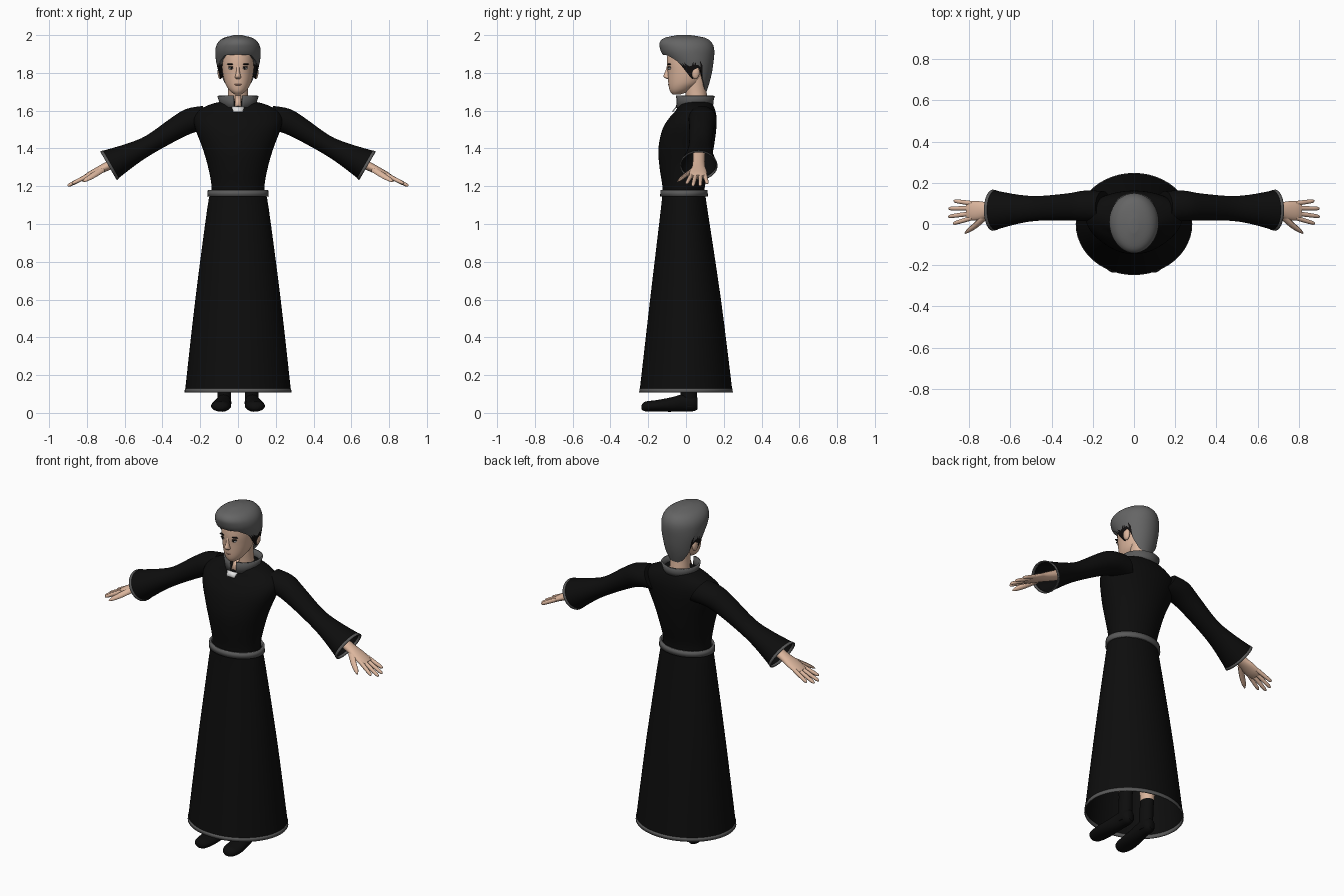
import bpy, bmesh, math
from mathutils import Vector

cube = bpy.data.objects.get("Cube")
if cube:
    bpy.data.objects.remove(cube, do_unlink=True)


def material(name, r, g, b):
    m = bpy.data.materials.new(name)
    m.use_nodes = True
    m.diffuse_color = (r, g, b, 1)
    node = m.node_tree.nodes["Principled BSDF"]
    node.inputs["Base Color"].default_value = (r, g, b, 1)
    node.inputs["Roughness"].default_value = 0.8
    return m


black = material("robe black", .004, .004, .004)
trim = material("trim grey", .1, .1, .1)
hair_grey = material("hair grey", .13, .13, .13)
dark = material("hair dark", .006, .005, .005)
skin = material("skin", .72, .47, .34)
lip = material("lip", .5, .27, .2)
white = material("white", .85, .85, .85)

X, Y, Z = Vector((1, 0, 0)), Vector((0, 1, 0)), Vector((0, 0, 1))
ARM_UP = Vector((.5, 0, .866))


def finish(bm, name, mats, rule=None, mirror=False, thick=0):
    """Turn a bmesh into a smooth shaded object."""
    bmesh.ops.recalc_face_normals(bm, faces=bm.faces)
    for f in bm.faces:
        f.smooth = True
        if rule:
            f.material_index = rule(f.calc_center_median())
    mesh = bpy.data.meshes.new(name)
    bm.to_mesh(mesh)
    bm.free()
    for m in mats:
        mesh.materials.append(m)
    ob = bpy.data.objects.new(name, mesh)
    bpy.context.collection.objects.link(ob)
    bpy.ops.object.select_all(action='DESELECT')
    ob.select_set(True)
    bpy.context.view_layer.objects.active = ob
    bpy.ops.object.shade_smooth_by_angle(angle=math.radians(50))
    if thick:
        mod = ob.modifiers.new("thickness", 'SOLIDIFY')
        mod.thickness = thick
    if mirror:
        ob.modifiers.new("mirror", 'MIRROR')
    return ob


def grid(name, rings, mats, closed=True, caps=(True, True), **kw):
    """Bridge rings of points into one surface."""
    bm = bmesh.new()
    vs = [[bm.verts.new(p) for p in ring] for ring in rings]
    n = len(vs[0])
    for a, b in zip(vs, vs[1:]):
        for i in range(n if closed else n - 1):
            j = (i + 1) % n
            bm.faces.new((a[i], a[j], b[j], b[i]))
    if caps[0]:
        bm.faces.new(vs[0])
    if caps[1]:
        bm.faces.new(vs[-1])
    return finish(bm, name, mats, **kw)


def curve(rows, k=4):
    """Smoothly resample a table of sections."""
    out = []
    for i in range(len(rows) - 1):
        four = [rows[min(max(i + o, 0), len(rows) - 1)] for o in (-1, 0, 1, 2)]
        for s in range(k):
            t = s / k
            out.append([.5 * (2*b + (c-a)*t + (2*a - 5*b + 4*c - d)*t*t
                              + (3*b - a - 3*c + d)*t**3) for a, b, c, d in zip(*four)])
    return out + [list(rows[-1])]


def loft(name, rows, mats, u=X, v=Y, n=32, k=4, **kw):
    """Elliptical sections: x, y, z, radius along u, radius along v."""
    turn = [2 * math.pi * i / n for i in range(n)]
    rings = [[Vector((x, y, z)) + u * (a * math.sin(t)) - v * (b * math.cos(t)) for t in turn]
             for x, y, z, a, b in curve(rows, k)]
    return grid(name, rings, mats, **kw)


def upright(rows):
    """Rows of height, half width, front y, back y."""
    return [(0, (f + b) / 2, z, w, (b - f) / 2) for z, w, f, b in rows]


def at(rows, key):
    """Linear lookup in a table sorted by its first column."""
    for p, q in zip(rows, rows[1:]):
        if key <= q[0]:
            t = max(0, (key - p[0]) / (q[0] - p[0]))
            return [a + (b - a) * t for a, b in zip(p[1:], q[1:])]
    return list(rows[-1][1:])


def ball(name, loc, size, mat, mirror=False):
    bm = bmesh.new()
    bmesh.ops.create_uvsphere(bm, u_segments=16, v_segments=10, radius=1)
    for vert in bm.verts:
        vert.co = Vector([c * s + o for c, s, o in zip(vert.co, size, loc)])
    return finish(bm, name, [mat], mirror=mirror)


def plate(name, corners, mat):
    bm = bmesh.new()
    bm.faces.new([bm.verts.new(c) for c in corners])
    return finish(bm, name, [mat], thick=.006)


# Robe: skirt, bodice, belt and hem
loft("skirt", upright([(.12, .28, -.245, .245), (.6, .226, -.19, .185),
                       (1.08, .163, -.133, .113), (1.16, .146, -.126, .102)]),
     [black], n=48, caps=(False, False))
loft("skirt_hem", upright([(.108, .283, -.248, .248), (.13, .281, -.246, .246)]),
     [trim], n=48, k=1, caps=(False, False), thick=.006)
loft("bodice", upright([(1.12, .142, -.122, .098), (1.2, .14, -.125, .1), (1.3, .158, -.14, .125),
                        (1.4, .187, -.146, .146), (1.5, .225, -.125, .16), (1.56, .235, -.09, .162),
                        (1.6, .21, -.055, .155), (1.632, .15, -.035, .142), (1.65, .08, -.012, .125)]),
     [black], n=40, caps=(False, True))
loft("belt", upright([(1.146, .163, -.137, .116), (1.18, .16, -.135, .114)]),
     [trim], n=40, k=1, caps=(False, False), thick=.012)

# Sleeves with flared cuffs
sleeve = [(.15, .085, 1.56, .075, .075), (.24, .088, 1.55, .074, .068), (.32, .083, 1.512, .066, .06),
          (.46, .076, 1.425, .06, .05), (.56, .072, 1.373, .07, .06), (.68, .067, 1.312, .097, .085)]
loft("sleeves", sleeve, [black], Y, ARM_UP, caps=(True, False), mirror=True)
loft("cuff_hems", [(.672, .067, 1.316, .097, .085), (.685, .067, 1.309, .1, .088)],
     [trim], Y, ARM_UP, k=1, caps=(False, False), thick=.006, mirror=True)

# Forearms, palms, fingers and thumbs
loft("hands", [(.5, .07, 1.405, .035, .033), (.62, .068, 1.342, .032, .028), (.7, .067, 1.302, .035, .023),
               (.745, .065, 1.28, .045, .02), (.785, .064, 1.26, .047, .017), (.81, .064, 1.248, .042, .012)],
     [skin], Y, ARM_UP, n=20, mirror=True)
for label, base, tip, reach in (("little", .1, .112, .875), ("ring", .077, .075, .9),
                                ("middle", .052, .036, .902), ("index", .03, .002, .878)):
    rows = []
    for t, r in ((0, .012), (.5, .011), (.9, .009), (1, .003)):
        x = .785 + (reach - .785) * t
        rows.append((x, base + (tip - base) * t, 1.26 - .5 * (x - .785), r, r))
    loft(label + "_fingers", rows, [skin], Y, ARM_UP, n=10, k=2, mirror=True)
loft("thumbs", [(.72, .04, 1.288, .016, .016), (.765, -.003, 1.258, .014, .014),
                (.8, -.03, 1.237, .011, .011), (.82, -.046, 1.224, .003, .003)],
     [skin], Vector((.8, .6, 0)), ARM_UP, n=10, mirror=True)

# Legs with dark ankles, and shoes
loft("legs", [(.073, .015, .03, .036, .042), (.073, .015, .12, .036, .043), (.075, .02, .21, .036, .042),
              (.08, .025, .4, .05, .055), (.085, .02, .6, .05, .055), (.085, 0, 1, .065, .08)],
     [black, skin], n=20, rule=lambda c: int(c.z > .2), mirror=True)
loft("shoes", [(.092, -.235, .03, .015, .012), (.092, -.215, .034, .042, .026),
               (.09, -.16, .037, .053, .03), (.083, -.08, .044, .047, .038),
               (.075, -.01, .054, .04, .046), (.073, .04, .053, .036, .044), (.073, .062, .05, .02, .03)],
     [black], X, Z, n=20, mirror=True)

# Neck and head
loft("neck", upright([(1.58, .06, 0, .12), (1.66, .055, 0, .113), (1.72, .054, -.005, .108),
                      (1.8, .06, 0, .11)]), [skin], n=24)
loft("head", upright([(1.686, .018, -.07, -.03), (1.7, .038, -.083, .01), (1.72, .055, -.09, .045),
                      (1.75, .07, -.094, .085), (1.8, .081, -.097, .11), (1.86, .086, -.101, .12),
                      (1.92, .08, -.09, .12), (1.97, .04, -.04, .08)]), [skin], n=40)
loft("nose", upright([(1.768, .009, -.1, -.085), (1.775, .017, -.114, -.08), (1.786, .014, -.119, -.08),
                      (1.81, .009, -.109, -.08), (1.84, .009, -.1, -.08)]), [skin], n=14)
ball("ears", (.094, .05, 1.803), (.014, .022, .036), skin, True)
ball("eyes", (.035, -.086, 1.824), (.016, .009, .006), white, True)
ball("pupils", (.034, -.09, 1.824), (.006, .008, .006), dark, True)
ball("eyelids", (.035, -.086, 1.831), (.018, .011, .003), dark, True)
ball("eyebrows", (.037, -.087, 1.846), (.022, .011, .004), dark, True)
ball("mouth", (0, -.084, 1.738), (.024, .011, .006), lip)

# Hair: shell whose lower edge follows the hairline around the head
shape = curve([(1.69, .055, 0, .105), (1.74, .085, -.03, .122), (1.8, .102, -.06, .137),
               (1.86, .116, -.095, .146), (1.9, .12, -.126, .15), (1.93, .119, -.138, .149),
               (1.96, .107, -.14, .137), (1.985, .077, -.115, .105), (2, .02, -.045, .025)])
hairline = [(0, 1.897), (35, 1.893), (55, 1.86), (70, 1.8), (82, 1.765), (92, 1.775), (100, 1.825),
            (112, 1.825), (122, 1.76), (140, 1.71), (180, 1.69)]


def hair_point(deg, t, scale=1):
    low = at(hairline, min(deg, 360 - deg))[0]
    z = low + (2 - low) * math.sin(t * math.pi / 2)
    w, f, b = at(shape, z)
    a = math.radians(deg)
    return (w * scale * math.sin(a), (f + b) / 2 - scale * (b - f) / 2 * math.cos(a), z)


degrees = range(0, 360, 6)
rings = [[hair_point(d, .04, .82) for d in degrees]]
rings += [[hair_point(d, j / 16) for d in degrees] for j in range(17)]
grid("hair", rings, [hair_grey, dark], caps=(False, True),
     rule=lambda c: int(c.z < 1.845 and abs(c.x) > .06 and c.y < .085))

# Standing collar, open at the front, with the throat and white tab
sweep = [math.radians(d) for d in range(12, 349, 8)]
rings = []
for w, f, b, z, dip in ((.088, -.046, .135, 1.632, .018), (.09, -.042, .135, 1.65, .005),
                        (.1, -.045, .143, 1.68, 0)):
    rings.append([(w * math.sin(a), (f + b) / 2 - (b - f) / 2 * math.cos(a),
                   z - dip * max(0, math.cos(a))) for a in sweep])
grid("collar", rings, [trim], closed=False, caps=(False, False), thick=.01)
plate("throat", [(-.016, -.042, 1.62), (.016, -.042, 1.62), (.016, -.015, 1.68), (-.016, -.015, 1.68)], skin)
plate("collar_tab", [(-.025, -.069, 1.592), (.025, -.069, 1.592), (.033, -.05, 1.618), (-.033, -.05, 1.618)], white)
